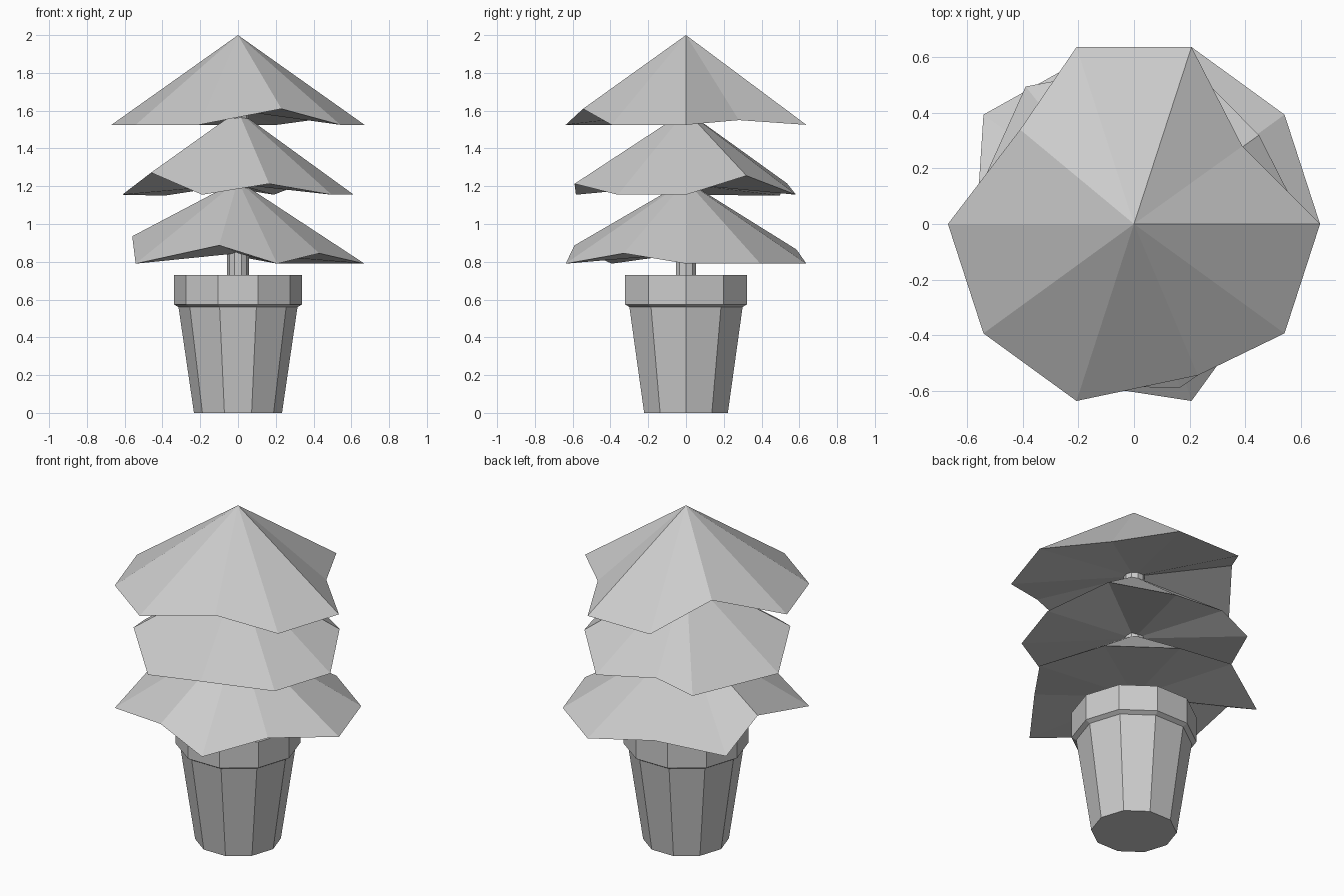
import bpy, bmesh
from math import cos, sin, pi

if "Cube" in bpy.data.objects:
    bpy.data.objects.remove(bpy.data.objects["Cube"])

SIDES = 10


def ring(radius, z):
    return [(radius * cos(2 * pi * i / SIDES), radius * sin(2 * pi * i / SIDES), z)
            for i in range(SIDES)]


def finish(name, bm):
    bmesh.ops.recalc_face_normals(bm, faces=bm.faces)
    mesh = bpy.data.meshes.new(name)
    bm.to_mesh(mesh)
    bm.free()
    obj = bpy.data.objects.new(name, mesh)
    bpy.context.collection.objects.link(obj)
    return obj


def lathe(name, profile):
    """Ten-sided solid from (radius, z) pairs, bottom to top."""
    bm = bmesh.new()
    rings = [[bm.verts.new(p) for p in ring(r, z)] for r, z in profile]
    for a, b in zip(rings, rings[1:]):
        for i in range(SIDES):
            j = (i + 1) % SIDES
            bm.faces.new((a[i], a[j], b[j], b[i]))
    bm.faces.new(rings[0])
    bm.faces.new(rings[-1])
    return finish(name, bm)


def tier(name, radius, rim_z, apex_z, under_z, bent):
    """Cone of branches with a few bent rim corners and a shallow hollow underside."""
    bm = bmesh.new()
    points = ring(radius, rim_z)
    for i, p in bent.items():
        points[i] = p
    rim = [bm.verts.new(p) for p in points]
    apex = bm.verts.new((0, 0, apex_z))
    under = bm.verts.new((0, 0, under_z))
    for i in range(SIDES):
        j = (i + 1) % SIDES
        bm.faces.new((rim[i], rim[j], apex))
        bm.faces.new((rim[j], rim[i], under))
    return finish(name, bm)


# Pot with a thick lip
lathe("pot", [(0.233, 0), (0.315, 0.56), (0.34, 0.575), (0.34, 0.73)])

# Trunk
lathe("trunk", [(0.057, 0.70), (0.057, 1.64)])

# Foliage tiers
tier("lower_branches", 0.67, 0.79, 1.23, 0.845, {
    3: (-0.20, 0.585, 0.865), 5: (-0.56, 0.12, 0.935),
    7: (-0.10, -0.59, 0.887), 9: (0.43, -0.33, 0.845)})
tier("middle_branches", 0.613, 1.155, 1.60, 1.21, {
    1: (0.45, 0.32, 1.256), 3: (-0.18, 0.535, 1.215), 4: (-0.39, 0.495, 1.15),
    6: (-0.46, -0.333, 1.272), 8: (0.165, -0.59, 1.213)})
tier("top_branches", 0.67, 1.525, 2.0, 1.60, {
    1: (0.39, 0.28, 1.55), 4: (-0.41, 0.34, 1.67), 8: (0.23, -0.545, 1.61)})
